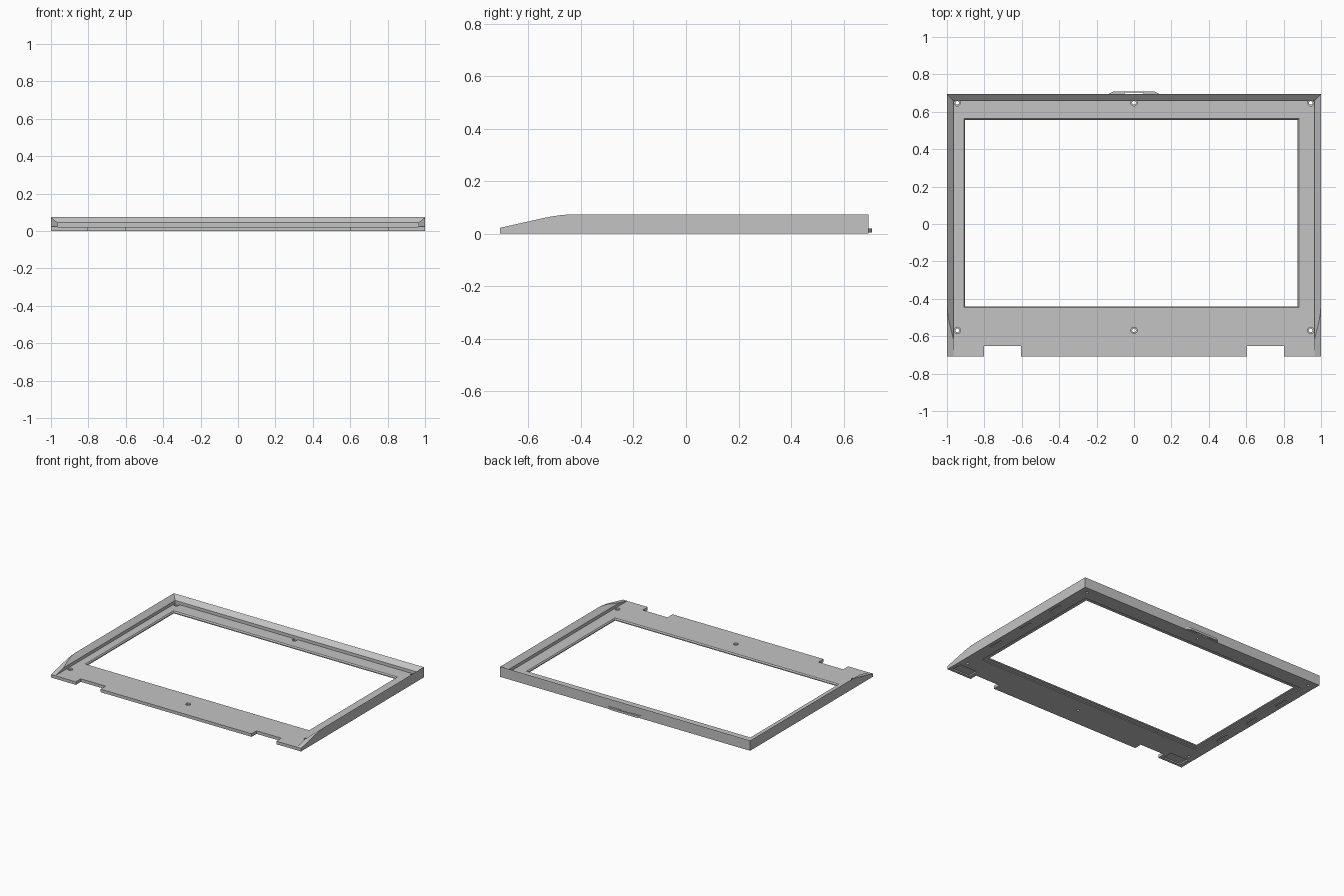
import bpy, bmesh, math

if "Cube" in bpy.data.objects:
    bpy.data.objects.remove(bpy.data.objects["Cube"])

W, FRONT, BACK = 1.0, -0.708, 0.695      # half width, front and back edges
PLATE, LIP, TOP = 0.022, 0.044, 0.074    # heights: plate, inner rim edge, outer rim edge
RIM = 0.034                              # rim width

grey = bpy.data.materials.new("plain_grey")
grey.diffuse_color = (0.55, 0.55, 0.55, 1)
grey.use_nodes = True
grey.node_tree.nodes["Principled BSDF"].inputs["Base Color"].default_value = grey.diffuse_color


def loft(bm, rings):
    """Skin equal-length rings of points and cap the ends."""
    vs = [[bm.verts.new(p) for p in r] for r in rings]
    n = len(vs[0])
    for a, b in zip(vs, vs[1:]):
        for i in range(n):
            j = (i + 1) % n
            bm.faces.new((a[i], a[j], b[j], b[i]))
    bm.faces.new(vs[0][::-1])
    bm.faces.new(vs[-1])


def prism(bm, outline, z0, z1):
    loft(bm, [[(x, y, z) for x, y in outline] for z in (z0, z1)])


def rect(x0, x1, y0, y1):
    return [(x0, y0), (x1, y0), (x1, y1), (x0, y1)]


def finish(bm, name):
    bmesh.ops.remove_doubles(bm, verts=bm.verts, dist=1e-5)
    if bm.calc_volume(signed=True) < 0:
        bmesh.ops.reverse_faces(bm, faces=bm.faces)
    me = bpy.data.meshes.new(name)
    bm.to_mesh(me)
    bm.free()
    me.materials.append(grey)
    ob = bpy.data.objects.new(name, me)
    bpy.context.collection.objects.link(ob)
    return ob


def cut(ob, cutter):
    cutter.hide_render = True
    mod = ob.modifiers.new("cut", "BOOLEAN")
    mod.operation, mod.solver, mod.object = "DIFFERENCE", "EXACT", cutter
    mod.use_self = True
    bpy.context.view_layer.objects.active = ob
    bpy.ops.object.modifier_apply(modifier=mod.name)
    bpy.data.objects.remove(cutter)


# Flat plate with two hinge notches
half = [(0.604, FRONT), (0.604, -0.651), (0.802, -0.651), (0.802, FRONT),
        (W, FRONT), (W, BACK)]
bm = bmesh.new()
prism(bm, half + [(-x, y) for x, y in reversed(half)], 0, PLATE)
plate = finish(bm, "bezel_plate")

# Screen opening: wide rebate below, slight flare above
bm = bmesh.new()
loft(bm, [[(x, y, z) for x, y in rect(-0.903 - g, 0.875 + g, -0.440 - g, 0.556 + g)]
          for z, g in ((-0.01, 0.03), (0.007, 0.03), (0.0071, 0), (0.014, 0),
                       (PLATE, 0.007), (0.03, 0.007))])
cut(plate, finish(bm, "screen_cutter"))

# Countersunk screw holes
bm = bmesh.new()
for x in (-0.945, 0, 0.945):
    for y in (-0.569, 0.648):
        loft(bm, [[(x + r * math.cos(a * math.pi / 8), y + r * math.sin(a * math.pi / 8), z)
                   for a in range(16)]
                  for z, r in ((-0.01, 0.01), (0.012, 0.01), (0.0121, 0.017), (0.03, 0.017))])
cut(plate, finish(bm, "hole_cutter"))

# Underside pockets: hinge corners and side clips
bm = bmesh.new()
for s in (-1, 1):
    prism(bm, rect(*sorted((s * 0.83, s * 0.97)), -0.69, -0.61), -0.01, 0.01)
    for y in (-0.25, 0.05, 0.35):
        prism(bm, rect(*sorted((s * 0.955, s * 0.975)), y - 0.05, y + 0.05), -0.01, 0.006)
cut(plate, finish(bm, "pocket_cutter"))


# Raised rim: sloped section swept round three sides, sinking at the front
def section(h):
    """Points as (inset from outer edge, z) for local rim height h."""
    kink = RIM * (TOP - h) / (TOP - LIP)
    kink = min(max(kink, 0), RIM)
    return [(0, PLATE), (0, h), (kink, h), (RIM, min(h, LIP)), (RIM, PLATE)]


taper = [(FRONT, PLATE + 0.0005), (-0.613, LIP), (-0.59, 0.049), (-0.555, 0.057),
         (-0.517, 0.065), (-0.475, 0.071), (-0.435, TOP)]
side = [[(W - d, y, z) for d, z in section(h)] for y, h in taper]
side.append([(W - d, BACK - d, z) for d, z in section(TOP)])
bm = bmesh.new()
loft(bm, side + [[(-x, y, z) for x, y, z in r] for r in reversed(side)])
finish(bm, "raised_rim")

# Latch tab with a slot on the back edge
bm = bmesh.new()
prism(bm, [(-0.137, 0.694), (0.137, 0.694), (0.11, 0.709), (-0.11, 0.709)], 0.004, 0.02)
latch = finish(bm, "latch_tab")
bm = bmesh.new()
prism(bm, rect(-0.05, 0.05, 0.6955, 0.7035), -0.01, 0.03)
cut(latch, finish(bm, "slot_cutter"))
